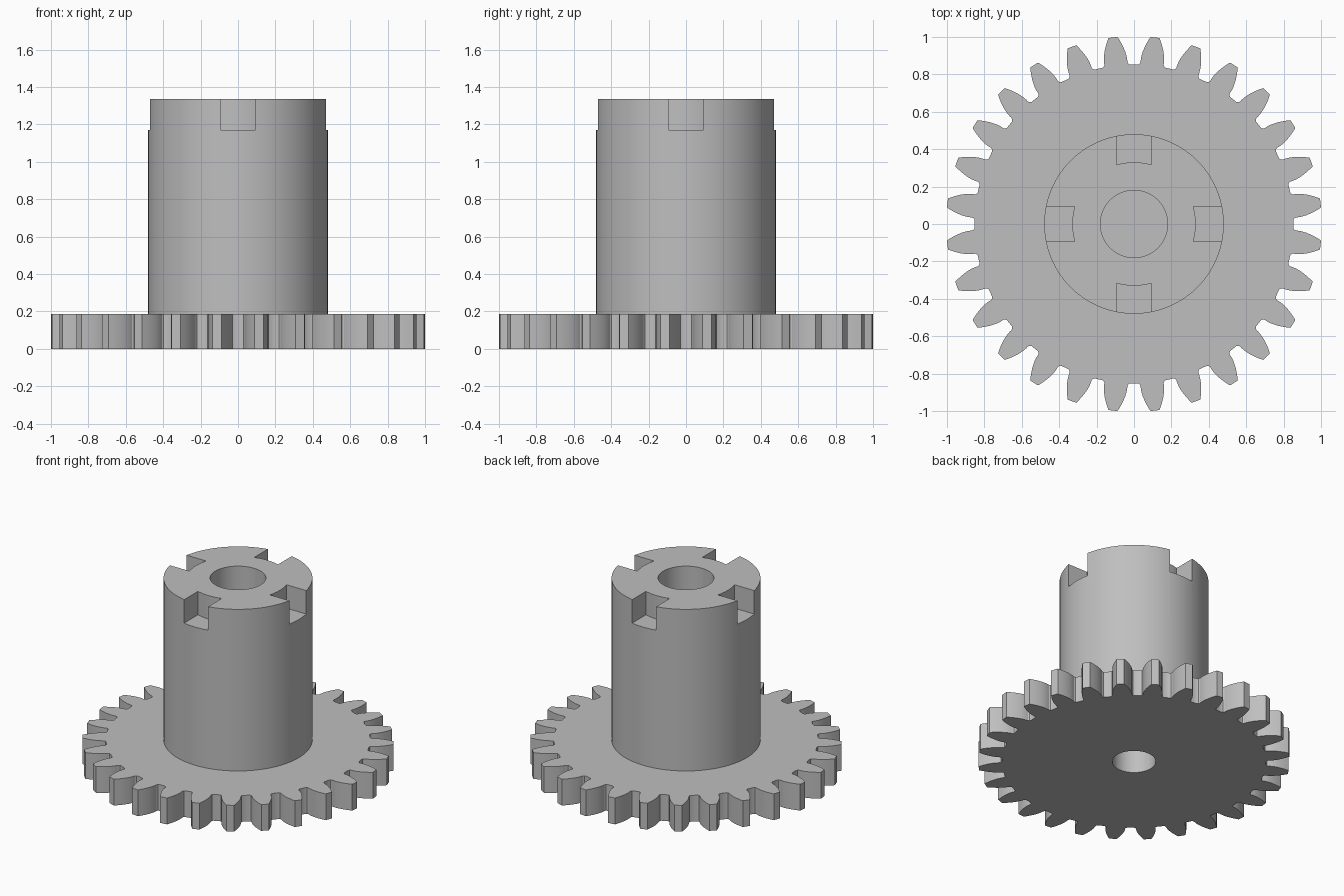
import bpy, bmesh, math
from math import sin, cos, tan, pi, radians

if "Cube" in bpy.data.objects:
    bpy.data.objects.remove(bpy.data.objects["Cube"])

grey = bpy.data.materials.new("plain grey")
grey.diffuse_color = (0.52, 0.52, 0.52, 1)
grey.use_nodes = True
grey.node_tree.nodes["Principled BSDF"].inputs["Base Color"].default_value = grey.diffuse_color

TEETH = 28
R_TIP, R_PITCH, R_ROOT = 1.004, 0.937, 0.852
R_BASE = R_PITCH * cos(radians(20))
GEAR_H, HUB_H, HUB_R = 0.187, 1.337, 0.48
SLOT_Z, SLOT_HALF, SLOT_IN = 1.17, 0.094, 0.33


def prism(name, pts, z0, z1):
    """Extrude a closed outline from z0 to z1."""
    bm = bmesh.new()
    face = bm.faces.new([bm.verts.new((x, y, z0)) for x, y in pts])
    ext = bmesh.ops.extrude_face_region(bm, geom=[face])
    for v in ext["geom"]:
        if isinstance(v, bmesh.types.BMVert):
            v.co.z = z1
    bmesh.ops.recalc_face_normals(bm, faces=bm.faces)
    mesh = bpy.data.meshes.new(name)
    bm.to_mesh(mesh)
    bm.free()
    mesh.materials.append(grey)
    ob = bpy.data.objects.new(name, mesh)
    bpy.context.collection.objects.link(ob)
    return ob


def circle(r, n):
    return [(r * cos(2 * pi * i / n), r * sin(2 * pi * i / n)) for i in range(n)]


def combine(target, tool, operation):
    """Apply a boolean and remove the tool."""
    mod = target.modifiers.new("combine", 'BOOLEAN')
    mod.operation, mod.object, mod.solver = operation, tool, 'EXACT'
    bpy.context.view_layer.objects.active = target
    bpy.ops.object.modifier_apply(modifier=mod.name)
    bpy.data.objects.remove(tool)


def half_angle(r):
    """Half the angular tooth thickness of an involute tooth at radius r."""
    a = math.acos(min(1, R_BASE / r))
    inv20 = tan(radians(20)) - radians(20)
    return pi / (2 * TEETH) + inv20 - (tan(a) - a)


# Tooth flank as (radius, half angle), from root fillet to tip
base = half_angle(R_BASE)
flank = [(R_ROOT, base + 0.018), (R_ROOT + 0.004, base + 0.007),
         (R_ROOT + 0.013, base + 0.001)]
for i in range(7):
    r = R_BASE + (R_TIP - R_BASE) * i / 6
    flank.append((r, half_angle(r)))

outline = []
for k in range(TEETH):
    mid = (k + 0.5) * 2 * pi / TEETH
    polar = [(r, mid - a) for r, a in flank] + [(r, mid + a) for r, a in reversed(flank)]
    outline += [(r * cos(t), r * sin(t)) for r, t in polar]

# Gear disc with the hub joined on top
gear = prism("gear_with_hub", outline, 0, GEAR_H)
combine(gear, prism("hub", circle(HUB_R, 96), 0.1, HUB_H), 'UNION')

# Blind bores from the top and from underneath
combine(gear, prism("top_bore", circle(0.18, 64), 0.67, 1.5), 'DIFFERENCE')
combine(gear, prism("bottom_bore", circle(0.14, 64), -0.1, 0.45), 'DIFFERENCE')

# Four drive slots in the hub rim, each with a curved inner wall
sweep = math.asin(SLOT_HALF / SLOT_IN)
slot = [(0.6, -SLOT_HALF)] + [(0.6, SLOT_HALF)]
slot += [(SLOT_IN * cos(sweep * j / 4), SLOT_IN * sin(sweep * j / 4)) for j in range(4, -5, -1)]
for q in range(4):
    c, s = cos(q * pi / 2), sin(q * pi / 2)
    pts = [(x * c - y * s, x * s + y * c) for x, y in slot]
    combine(gear, prism("slot_cutter", pts, SLOT_Z, 1.5), 'DIFFERENCE')

# Smooth round walls, crisp edges
bpy.ops.object.select_all(action='DESELECT')
gear.select_set(True)
bpy.context.view_layer.objects.active = gear
bpy.ops.object.shade_smooth_by_angle(angle=radians(25))
